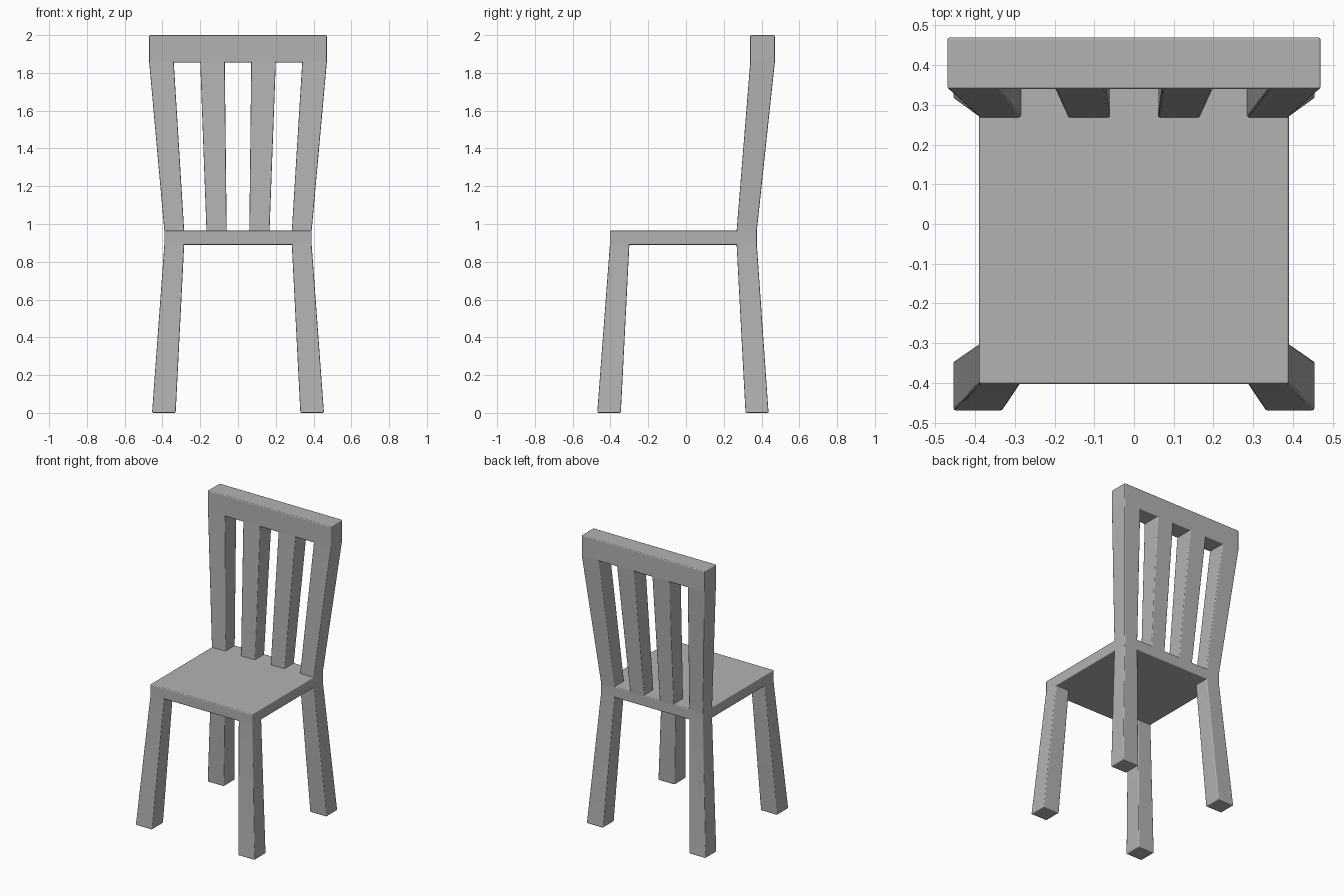
import bpy, bmesh

if "Cube" in bpy.data.objects:
    bpy.data.objects.remove(bpy.data.objects["Cube"])

grey = bpy.data.materials.new("plain_grey")
grey.diffuse_color = (0.45, 0.45, 0.45, 1)
grey.use_nodes = True
grey.node_tree.nodes["Principled BSDF"].inputs["Base Color"].default_value = grey.diffuse_color


def loft(name, sections):
    """Box lofted through sections (z, x0, x1, y0, y1), with softened edges."""
    bm = bmesh.new()
    rings = [[bm.verts.new((x, y, z)) for x, y in ((x0, y0), (x1, y0), (x1, y1), (x0, y1))]
             for z, x0, x1, y0, y1 in sections]
    bm.faces.new(rings[0])
    bm.faces.new(rings[-1])
    for a, b in zip(rings, rings[1:]):
        for i in range(4):
            j = (i + 1) % 4
            bm.faces.new((a[i], a[j], b[j], b[i]))
    bmesh.ops.recalc_face_normals(bm, faces=bm.faces)
    mesh = bpy.data.meshes.new(name)
    bm.to_mesh(mesh)
    bm.free()
    mesh.materials.append(grey)
    mesh.shade_smooth()
    obj = bpy.data.objects.new(name, mesh)
    bpy.context.collection.objects.link(obj)
    bevel = obj.modifiers.new("soft_edges", 'BEVEL')
    bevel.width = 0.006
    bevel.segments = 2
    bevel.limit_method = 'ANGLE'
    bevel.harden_normals = True
    return obj


def pair(name, sections):
    """Left and right copies of a part drawn on the +x side."""
    loft(name + "_right", sections)
    loft(name + "_left", [(z, -x1, -x0, y0, y1) for z, x0, x1, y0, y1 in sections])


# Seat and top rail
loft("seat", [(0.89, -0.39, 0.39, -0.403, 0.375), (0.965, -0.39, 0.39, -0.403, 0.375)])
loft("top_rail", [(1.855, -0.47, 0.47, 0.34, 0.47), (2.0, -0.47, 0.47, 0.34, 0.47)])

# Splayed legs, ending inside the seat
pair("front_leg", [(0, 0.33, 0.455, -0.47, -0.345),
                   (0.89, 0.285, 0.39, -0.403, -0.30),
                   (0.93, 0.285, 0.39, -0.403, -0.30)])
pair("rear_leg", [(0, 0.33, 0.455, 0.315, 0.437),
                  (0.89, 0.285, 0.39, 0.268, 0.375),
                  (0.93, 0.285, 0.39, 0.268, 0.375)])

# Back posts and slats, flaring outward and backward into the rail
for name, low, high in (("back_post", (0.285, 0.39), (0.34, 0.47)),
                        ("back_slat", (0.06, 0.167), (0.07, 0.20))):
    pair(name, [(0.93, *low, 0.268, 0.375),
                (0.965, *low, 0.268, 0.375),
                (1.855, *high, 0.34, 0.47),
                (1.91, *high, 0.34, 0.47)])
